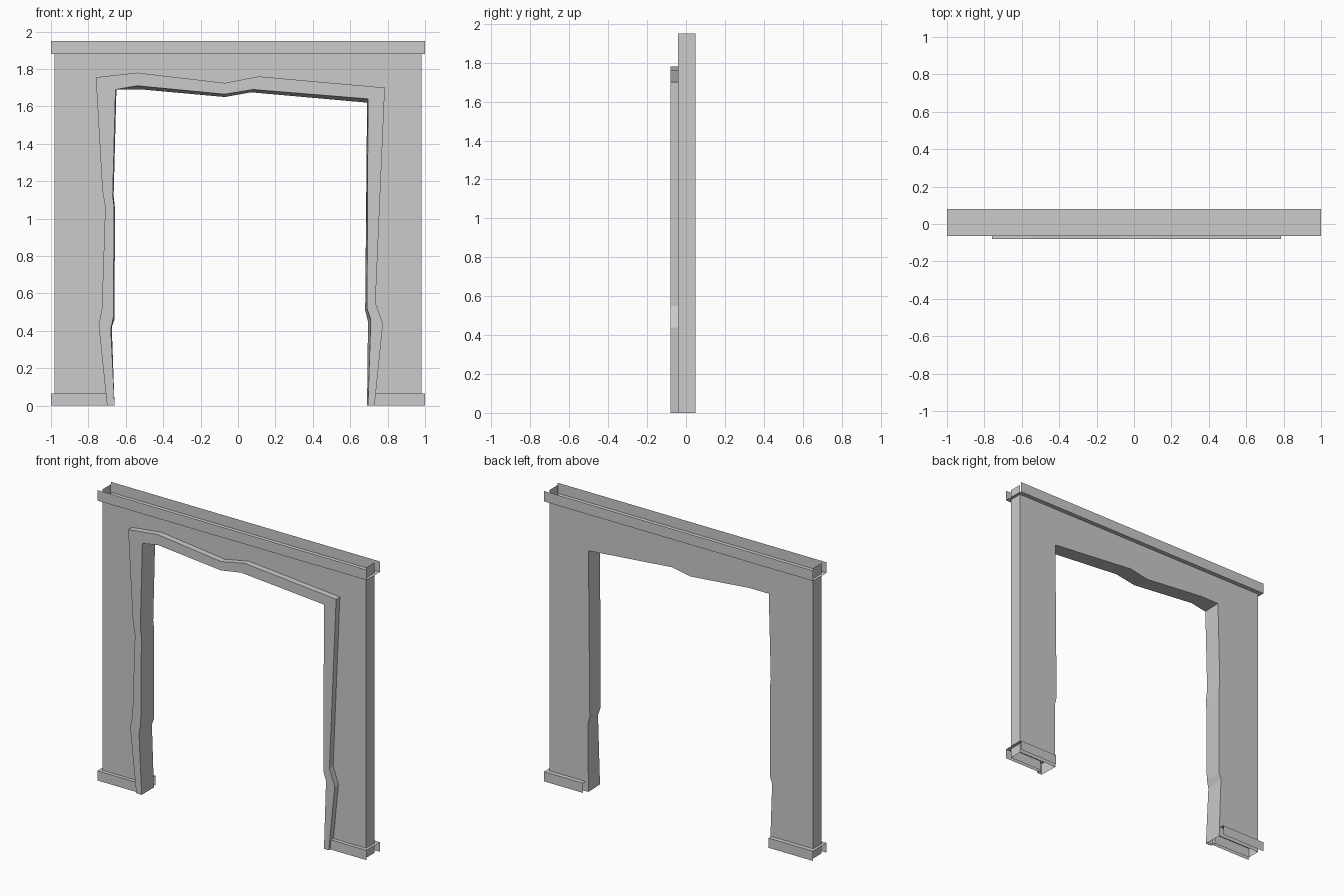
import bpy, bmesh

if "Cube" in bpy.data.objects:
    bpy.data.objects.remove(bpy.data.objects["Cube"])

# Depths (y) and heights (z)
FRONT, BACK, FRAME = -0.04, 0.05, -0.08
TRIM_F, TRIM_B = -0.065, 0.08
TOP, LIP, FOOT = 1.95, 1.88, 0.065
SIDE = 0.98

# Doorway outlines (x, z), foot to foot, left to right
OUTER = [(-.70, 0), (-.745, .43), (-.728, .52), (-.71, 1.06), (-.725, 1.15), (-.76, 1.755),
         (-.54, 1.78), (-.07, 1.725), (.11, 1.76), (.785, 1.70), (.735, .55), (.775, .44), (.73, 0)]
INNER = [(-.66, 0), (-.68, .41), (-.667, .47), (-.662, 1.06), (-.67, 1.12), (-.655, 1.69),
         (-.54, 1.71), (-.07, 1.665), (.08, 1.69), (.695, 1.64), (.69, .52), (.71, .46), (.695, 0)]
REAR = [(-.66, 0), (-.675, .42), (-.66, .46), (-.658, 1.06), (-.665, 1.12), (-.65, 1.69),
        (-.51, 1.69), (-.07, 1.65), (.07, 1.675), (.69, 1.62), (.68, .51), (.695, .45), (.69, 0)]


def at(path, y):
    return [(x, y, z) for x, z in path]


def strip(a, b):
    """Quads joining two matching paths."""
    return [[a[i], a[i + 1], b[i + 1], b[i]] for i in range(len(a) - 1)]


def make(name, faces):
    bm = bmesh.new()
    for f in faces:
        bm.faces.new([bm.verts.new(p) for p in f])
    bmesh.ops.remove_doubles(bm, verts=bm.verts, dist=0.0005)
    bmesh.ops.recalc_face_normals(bm, faces=bm.faces)
    me = bpy.data.meshes.new(name)
    bm.to_mesh(me)
    bm.free()
    ob = bpy.data.objects.new(name, me)
    bpy.context.collection.objects.link(ob)
    return ob


# Wall: front and back sheets around the opening, plus full height ends
border = [(SIDE, 0), (SIDE, LIP), (-SIDE, LIP), (-SIDE, 0)]
wall = [at(OUTER + border, FRONT), at(REAR + border, BACK)]
for x in (-SIDE, SIDE):
    wall.append([(x, FRONT, 0), (x, BACK, 0), (x, BACK, LIP), (x, FRONT, LIP)])
    wall.append([(x, FRONT, LIP), (x, BACK, LIP), (x, BACK, TOP), (x, FRONT, TOP)])
make("wall", wall)

# Door frame: raised outer edge, face and reveal through the wall
make("door_frame", strip(at(OUTER, FRONT), at(OUTER, FRAME))
     + strip(at(OUTER, FRAME), at(INNER, FRAME))
     + strip(at(INNER, FRAME), at(REAR, BACK)))


# Trims: open channels with a front plate, a lip and a back plate
def channel(name, x0, x1, z_edge, z_lip):
    section = [(TRIM_F, z_edge), (TRIM_F, z_lip), (TRIM_B, z_lip), (TRIM_B, z_edge)]
    make(name, strip([(x0, y, z) for y, z in section], [(x1, y, z) for y, z in section]))


channel("top_trim", -1, 1, TOP, LIP)
channel("left_base_trim", -1, -0.67, 0, FOOT)
channel("right_base_trim", 0.71, 1, 0, FOOT)
